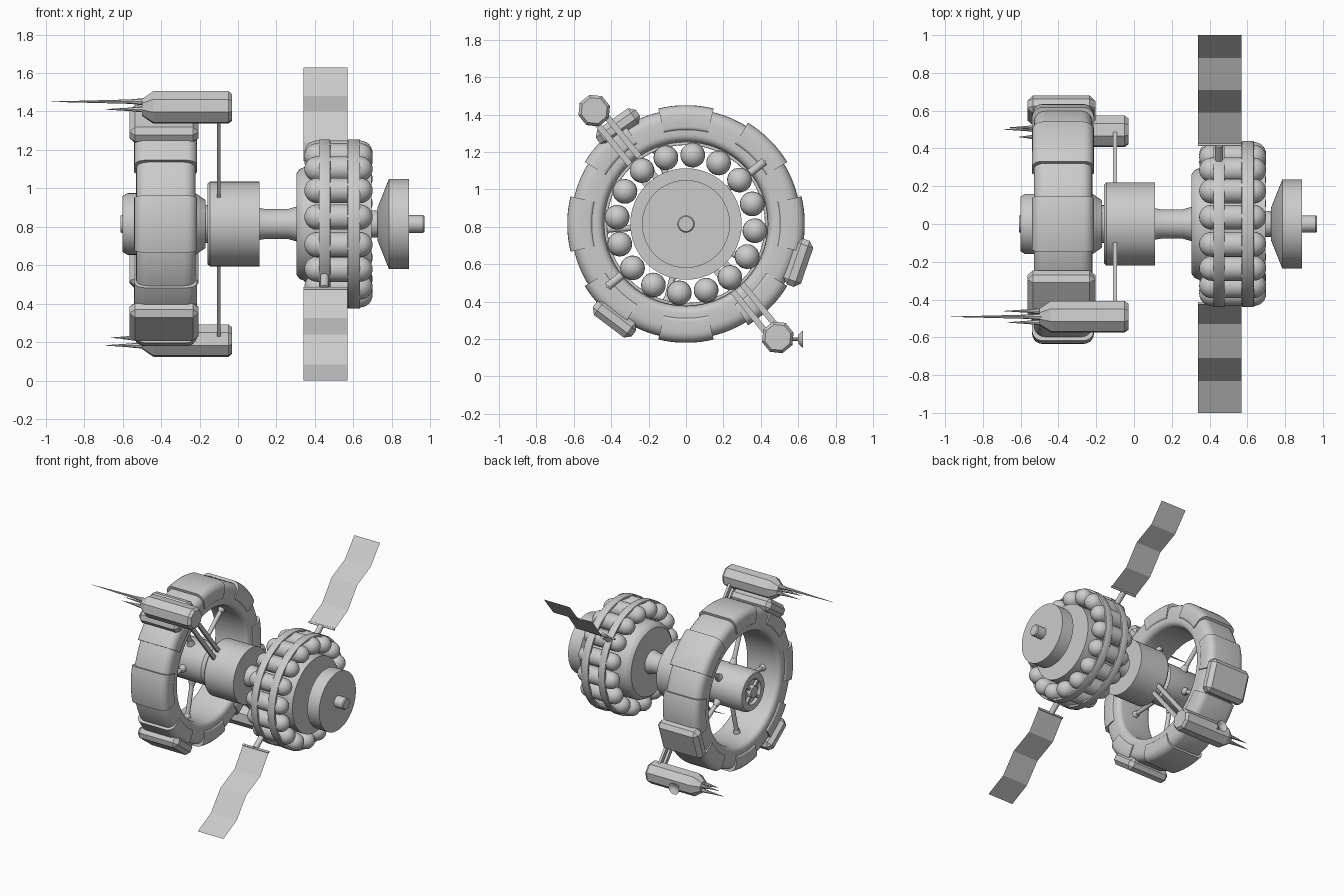
import bpy, bmesh
from math import radians, pi, sin, cos
from mathutils import Matrix, Vector

if "Cube" in bpy.data.objects:
    bpy.data.objects.remove(bpy.data.objects["Cube"])

AXIS_Z = 0.815
CENTRE = Matrix.Translation((0, 0, AXIS_Z))


def radial(deg):
    """Frame on the main axis whose local z points outward at an angle."""
    return CENTRE @ Matrix.Rotation(radians(deg - 90), 4, 'X')


def finish(name, bm, matrix, smooth=32):
    bmesh.ops.recalc_face_normals(bm, faces=bm.faces)
    mesh = bpy.data.meshes.new(name)
    bm.to_mesh(mesh)
    bm.free()
    obj = bpy.data.objects.new(name, mesh)
    bpy.context.collection.objects.link(obj)
    obj.matrix_world = matrix
    if smooth:
        bpy.ops.object.select_all(action='DESELECT')
        obj.select_set(True)
        bpy.context.view_layer.objects.active = obj
        bpy.ops.object.shade_smooth_by_angle(angle=radians(smooth))
    return obj


def lathe(name, profile, matrix=CENTRE, steps=64, sweep=360, closed=False):
    """Turn an (x, radius) profile about local x."""
    bm = bmesh.new()
    verts = [bm.verts.new((x, 0, r)) for x, r in profile]
    pairs = list(zip(verts, verts[1:]))
    if closed:
        pairs.append((verts[-1], verts[0]))
    edges = [bm.edges.new(p) for p in pairs]
    start = Matrix.Rotation(radians(-sweep / 2), 3, 'X')
    bmesh.ops.rotate(bm, verts=verts, cent=(0, 0, 0), matrix=start)
    bmesh.ops.spin(bm, geom=verts + edges, cent=(0, 0, 0), axis=(1, 0, 0),
                   angle=radians(sweep), steps=steps)
    bmesh.ops.remove_doubles(bm, verts=bm.verts, dist=0.0005)
    if sweep < 360:
        bmesh.ops.holes_fill(bm, edges=[e for e in bm.edges if e.is_boundary])
    return finish(name, bm, matrix)


def rod(name, a, b, r1, r2=None, matrix=CENTRE, sides=12):
    a, b = Vector(a), Vector(b)
    bm = bmesh.new()
    bmesh.ops.create_cone(bm, cap_ends=True, segments=sides, radius1=r1,
                          radius2=r1 if r2 is None else r2, depth=(b - a).length)
    turn = (b - a).to_track_quat('Z', 'Y').to_matrix().to_4x4()
    return finish(name, bm, matrix @ Matrix.Translation((a + b) / 2) @ turn)


def box(name, centre, size, matrix=CENTRE, bevel=0.0):
    bm = bmesh.new()
    bmesh.ops.create_cube(bm, size=1)
    bmesh.ops.scale(bm, vec=size, verts=bm.verts)
    if bevel:
        bmesh.ops.bevel(bm, geom=bm.edges[:], offset=bevel, segments=1, affect='EDGES')
    return finish(name, bm, matrix @ Matrix.Translation(centre), smooth=0)


def rounded(x0, x1, r0, r1, inner, outer, n=5):
    """Closed (x, radius) rectangle with rounded inner and outer corners."""
    corners = [(x1, r1, -1, -1, 0, outer), (x0, r1, 1, -1, 90, outer),
               (x0, r0, 1, 1, 180, inner), (x1, r0, -1, 1, 270, inner)]
    pts = []
    for x, r, sx, sr, a0, rad in corners:
        for i in range(n + 1):
            a = radians(a0 + 90 * i / n)
            pts.append((x + sx * rad + rad * cos(a), r + sr * rad + rad * sin(a)))
    return pts


# Habitat wheel with raised tread sections
lathe("wheel_ring", rounded(-0.53, -0.22, 0.44, 0.615, 0.04, 0.06), steps=96, closed=True)
for i in range(8):
    lathe(f"wheel_section_{i + 1}", rounded(-0.54, -0.212, 0.5, 0.635, 0.02, 0.055),
          radial(45 * i), steps=9, sweep=27, closed=True)

# Chamfered modules on the wheel rim
for i, deg in enumerate((-19, 125, 233)):
    box(f"rim_module_{i + 1}", (-0.385, 0, 0.635), (0.36, 0.26, 0.1), radial(deg), 0.03)

# Wheel hub, cap and spokes
lathe("wheel_hub", [(-0.58, 0), (-0.58, 0.09), (-0.6, 0.1), (-0.6, 0.145), (-0.575, 0.16),
                    (-0.22, 0.16), (-0.17, 0.125), (-0.17, 0)], steps=48)
lathe("hub_cap", [(-0.58, 0.05), (-0.61, 0.045), (-0.61, 0)], steps=24)
for i in range(4):
    box(f"hub_rib_{i + 1}", (-0.59, 0, 0.07), (0.02, 0.02, 0.08), radial(45 + 90 * i))
for i in range(5):
    frame = radial(40 + 72 * i)
    rod(f"wheel_spoke_{i + 1}", (-0.38, 0, 0.12), (-0.38, 0, 0.47), 0.017, matrix=frame)
    rod(f"spoke_root_{i + 1}", (-0.38, 0, 0.14), (-0.38, 0, 0.2), 0.035, 0.02, frame)
    rod(f"spoke_foot_{i + 1}", (-0.38, 0, 0.41), (-0.38, 0, 0.46), 0.02, 0.032, frame)

# Central drum and connecting shaft
rod("hub_axle", (-0.2, 0, 0), (-0.14, 0, 0), 0.1, sides=32)
lathe("central_drum", [(-0.158, 0), (-0.158, 0.21), (-0.145, 0.22), (0.112, 0.22), (0.112, 0)])
lathe("connecting_shaft", [(0.1, 0.085), (0.14, 0.078), (0.26, 0.078), (0.32, 0.095)], steps=40)

# Tank section: core, ring of tanks, bands
lathe("tank_core", [(0.305, 0), (0.305, 0.265), (0.32, 0.285), (0.35, 0.298),
                    (0.695, 0.298), (0.695, 0)])
R, A, B = 0.066, 0.345, 0.7
arc = [i * pi / 12 for i in range(7)]
tank = [(A + R - R * cos(a), R * sin(a)) for a in arc]
tank += [(B - R + R * cos(a), R * sin(a)) for a in reversed(arc)]
for i in range(16):
    lathe(f"tank_{i + 1}", tank, radial(84.4 + 22.5 * i) @ Matrix.Translation((0, 0, 0.37)),
          steps=24)
for i, (x0, x1) in enumerate(((0.42, 0.48), (0.57, 0.635))):
    lathe(f"tank_band_{i + 1}", rounded(x0, x1, 0.422, 0.44, 0.004, 0.006, 2), closed=True)

# Engine bell and end knob
lathe("engine_bell", [(0.69, 0.07), (0.725, 0.07), (0.725, 0.085), (0.785, 0.235),
                      (0.89, 0.235), (0.89, 0)])
lathe("end_knob", [(0.88, 0.046), (0.962, 0.046), (0.97, 0.04), (0.97, 0)], steps=24)

# Folded solar panels
folds = {"upper": [(0.42, 1.15), (0.59, 1.24), (0.71, 1.40), (0.88, 1.48), (1, 1.63)],
         "lower": [(-0.42, 0.48), (-0.53, 0.325), (-0.71, 0.24), (-0.83, 0.085), (-1, 0)]}
for side, path in folds.items():
    bm = bmesh.new()
    rows = [[bm.verts.new((x, y, z)) for x in (0.34, 0.57)] for y, z in path]
    for p, q in zip(rows, rows[1:]):
        bm.faces.new((p[0], p[1], q[1], q[0]))
    finish(f"{side}_solar_panel", bm, Matrix(), smooth=0)
    y, z = path[0]
    rod(f"{side}_panel_bar", (0.34, y, z), (0.57, y, z), 0.008, matrix=Matrix())
    root = Vector((0.45, y * 0.7, AXIS_Z + (z - AXIS_Z) * 0.7))
    rod(f"{side}_panel_mast", root, (0.45, y, z), 0.022, matrix=Matrix())

# Outrigger pods on paired struts, with antenna spikes
pod = [(-0.5, 0), (-0.5, 0.045), (-0.44, 0.088), (-0.05, 0.088), (-0.03, 0.072), (-0.03, 0)]
spikes = {"upper": [(0.03, 0.0, -0.97, 0.013), (-0.01, 0.03, -0.69, 0.011),
                    (-0.01, -0.03, -0.67, 0.011)],
          "lower": [(-0.025, 0.01, -0.69, 0.012), (0.015, 0.02, -0.66, 0.011),
                    (0.01, -0.03, -0.61, 0.01)]}
for side, deg in (("upper", 129), ("lower", -51)):
    frame = radial(deg)
    for s in (-1, 1):
        box(f"{side}_strut_{'a' if s < 0 else 'b'}", (-0.1, s * 0.032, 0.46),
            (0.02, 0.032, 0.6), frame)
    at = frame @ Vector((0, 0, 0.78))
    pod_frame = Matrix.Translation(at)
    lathe(f"{side}_pod", pod, frame @ Matrix.Translation((0, 0, 0.78))
          @ Matrix.Rotation(radians(22.5), 4, 'X'), steps=8)
    for i, (dz, dy, tip, r) in enumerate(spikes[side]):
        rod(f"{side}_spike_base_{i + 1}", (-0.49, dy, dz), (-0.55, dy, dz), r * 1.4, r,
            pod_frame, 8)
        rod(f"{side}_spike_{i + 1}", (-0.55, dy, dz), (tip, dy, dz), r * 0.9, 0.001,
            pod_frame, 8)

# Small dish on the lower pod
dish_frame = pod_frame @ Matrix.Translation((-0.33, 0, -0.01)) @ Matrix.Rotation(pi / 2, 4, 'Z')
lathe("dish_stem", [(0.07, 0.01), (0.115, 0.01)], dish_frame, steps=8)
lathe("pod_dish", [(0.105, 0), (0.112, 0.025), (0.135, 0.047), (0.12, 0.02), (0.115, 0)],
      dish_frame, steps=20)
